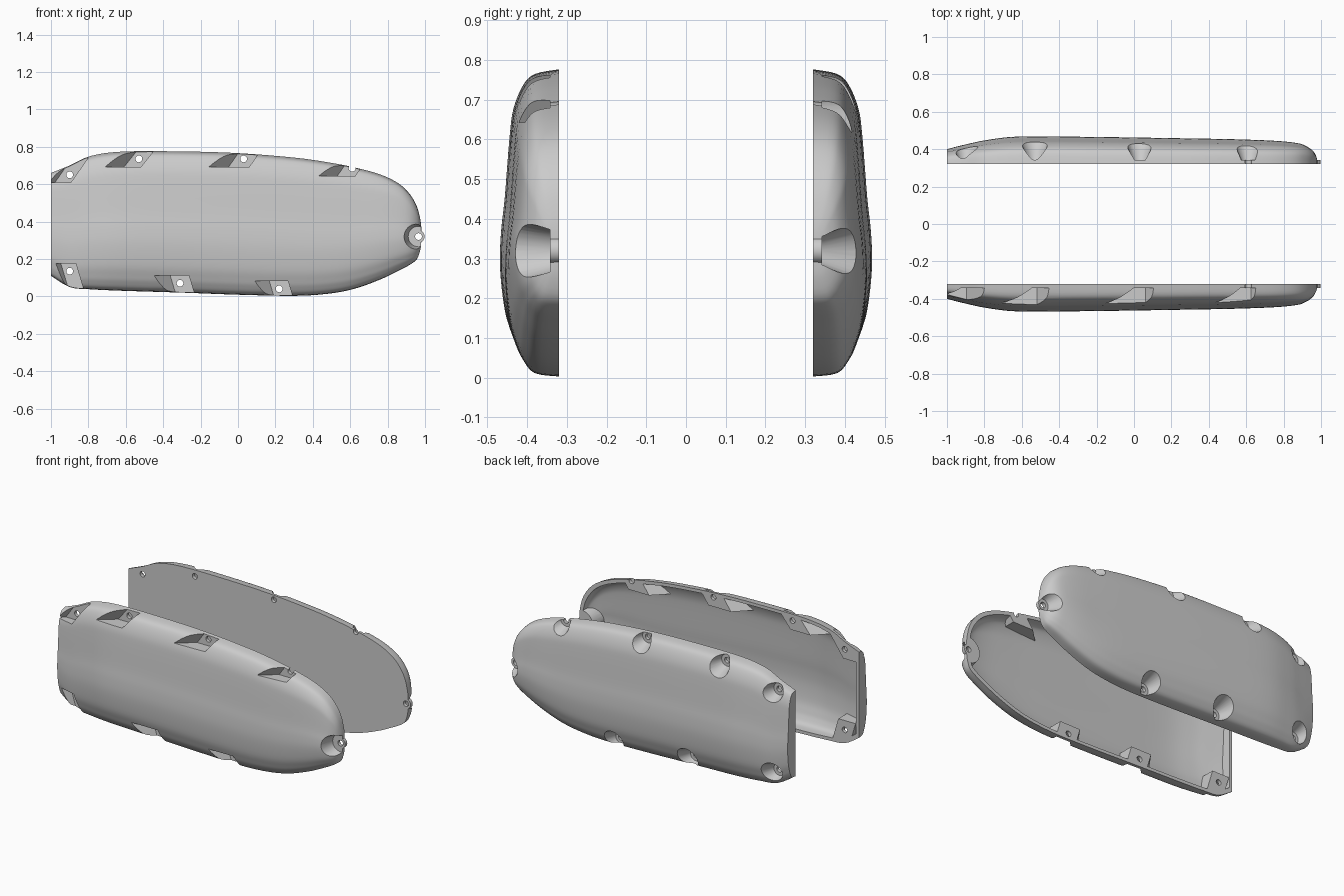
import bpy, bmesh
from mathutils import Vector, Matrix

if "Cube" in bpy.data.objects:
    bpy.data.objects.remove(bpy.data.objects["Cube"])

PART = 0.32      # distance of each parting face from the middle
FLOOR = 0.342    # distance of each pocket floor from the middle

# Stations along the shell: x, lower edge, upper edge, depth
STATIONS = [
    (-1, .11, .66, .08), (-.9, .05, .70, .105), (-.79, .038, .75, .128),
    (-.62, .03, .774, .147), (-.3, .02, .775, .146), (0, .009, .766, .142),
    (.3, .003, .742, .137), (.48, .014, .717, .134), (.62, .04, .69, .13),
    (.76, .09, .652, .124), (.86, .138, .603, .114), (.92, .17, .545, .1),
    (.957, .2, .48, .075), (.975, .25, .41, .045), (.98, .29, .37, .02)]

# Cross-section: fraction of height, fraction of depth
SECTION = [
    (0, 0), (.012, .45), (.06, .67), (.11, .79), (.19, .92), (.33, 1),
    (.45, .985), (.57, .92), (.77, .84), (.87, .77), (.95, .6), (.985, .4), (1, 0)]


def spline(points, steps):
    """Smooth curve through the points."""
    pts = [Vector(p) for p in points]
    out = []
    for i in range(len(pts) - 1):
        a, b = pts[i], pts[i + 1]
        ta = (b - pts[max(i - 1, 0)]) / 2
        tb = (pts[min(i + 2, len(pts) - 1)] - a) / 2
        for k in range(steps):
            t = k / steps
            h = t * t * (3 - 2 * t)
            out.append(a * (1 - h) + b * h + ta * (t * (1 - t) ** 2) - tb * (t * t * (1 - t)))
    return out + [pts[-1]]


def finish(name, bm):
    bmesh.ops.recalc_face_normals(bm, faces=bm.faces)
    mesh = bpy.data.meshes.new(name)
    bm.to_mesh(mesh)
    bm.free()
    obj = bpy.data.objects.new(name, mesh)
    bpy.context.collection.objects.link(obj)
    return obj


def loft(name, side, wall=0.0):
    """Shell body; with a wall it becomes the matching cavity."""
    bm = bmesh.new()
    section = [tuple(p) for p in spline(SECTION, 4)]
    rings = []
    for x, low, high, depth in spline(STATIONS, 4):
        inset = min(wall, (high - low) * 0.2)
        low, high = low + inset, high - inset
        depth = max(depth - wall, 0.005)
        ring = [(low + t * (high - low), d * depth) for t, d in section]
        if wall:
            ring = [(low, -0.03)] + ring + [(high, -0.03)]
        rings.append([bm.verts.new((x * (1 - wall), side * (PART + d), z)) for z, d in ring])
    for a, b in zip(rings, rings[1:]):
        for i in range(len(a)):
            j = (i + 1) % len(a)
            bm.faces.new((a[i], a[j], b[j], b[i]))
    bm.faces.new(rings[0])
    bm.faces.new(rings[-1])
    return finish(name, bm)


def cone(name, x, z, side, near, far, r_near, r_far):
    """Round tapered solid along y."""
    bm = bmesh.new()
    bmesh.ops.create_cone(bm, cap_ends=True, segments=32, radius1=r_near,
                          radius2=r_far, depth=far - near)
    turn = Matrix.Rotation(-side * 1.5707963, 4, 'X')
    bm.transform(Matrix.Translation((x, side * (near + far) / 2, z)) @ turn)
    return finish(name, bm)


def ramp_pocket(x, z, up, left, right, ramp, shear, grow=0.0):
    """Slanted pocket with a ramp on its -x side, open towards the rim."""
    bm = bmesh.new()
    for y, slide in ((FLOOR - grow * 2, 0), (0.5, ramp)):
        for dz in (-0.042 - grow, 0.12):
            lean = shear * dz
            bm.verts.new((x - left - slide - grow + lean, -y, z + up * dz))
            bm.verts.new((x + right + grow + lean, -y, z + up * dz))
    bmesh.ops.convex_hull(bm, input=bm.verts)
    bmesh.ops.dissolve_limit(bm, angle_limit=0.01, verts=bm.verts, edges=bm.edges)
    return finish("pocket_cutter", bm)


def combine(obj, other, operation='DIFFERENCE'):
    mod = obj.modifiers.new("cut", 'BOOLEAN')
    mod.operation, mod.object, mod.solver = operation, other, 'EXACT'
    bpy.context.view_layer.objects.active = obj
    bpy.ops.object.modifier_apply(modifier=mod.name)
    bpy.data.objects.remove(other)


# Screw positions and front pockets: x, z, up, left, right, ramp, shear
POCKETS = [
    (-.9, .65, 1, .05, .035, .16, .7), (-.53, .735, 1, .045, .045, .2, .8),
    (.03, .735, 1, .05, .06, .2, .7), (.61, .685, 1, .05, .045, .2, .7),
    (.22, .04, -1, .04, .06, .14, .3), (-.31, .07, -1, .04, .06, .14, .3),
    (-.9, .135, -1, .035, .045, .08, .3)]
NOSE = (.965, .32)
SCREWS = [p[:2] for p in POCKETS] + [NOSE]

# Front shell: hollow, with pocket walls left standing inside the cavity
front = loft("front_shell", -1)
cavity = loft("cavity_cutter", -1, 0.02)
for p in POCKETS:
    combine(cavity, ramp_pocket(*p, grow=0.018))
combine(cavity, cone("nose_wall", *NOSE, -1, PART - .05, .5, .075, .115))
combine(front, cavity)
for p in POCKETS:
    combine(front, ramp_pocket(*p))
combine(front, cone("nose_pocket", *NOSE, -1, FLOOR, .5, .055, .095))

# Back shell: solid, with conical screw recesses
back = loft("back_shell", 1)
for x, z in SCREWS:
    combine(back, cone("recess", x, z, 1, FLOOR, .5, .038, .1))

# Nose bosses and screw holes on both halves
for shell, side in ((front, -1), (back, 1)):
    combine(shell, cone("nose_boss", *NOSE, side, PART, FLOOR, .033, .033), 'UNION')
    for x, z in SCREWS:
        combine(shell, cone("hole", x, z, side, PART - .1, .5, .018, .018))
    bpy.ops.object.select_all(action='DESELECT')
    shell.select_set(True)
    bpy.context.view_layer.objects.active = shell
    bpy.ops.object.shade_smooth_by_angle(angle=0.6)
